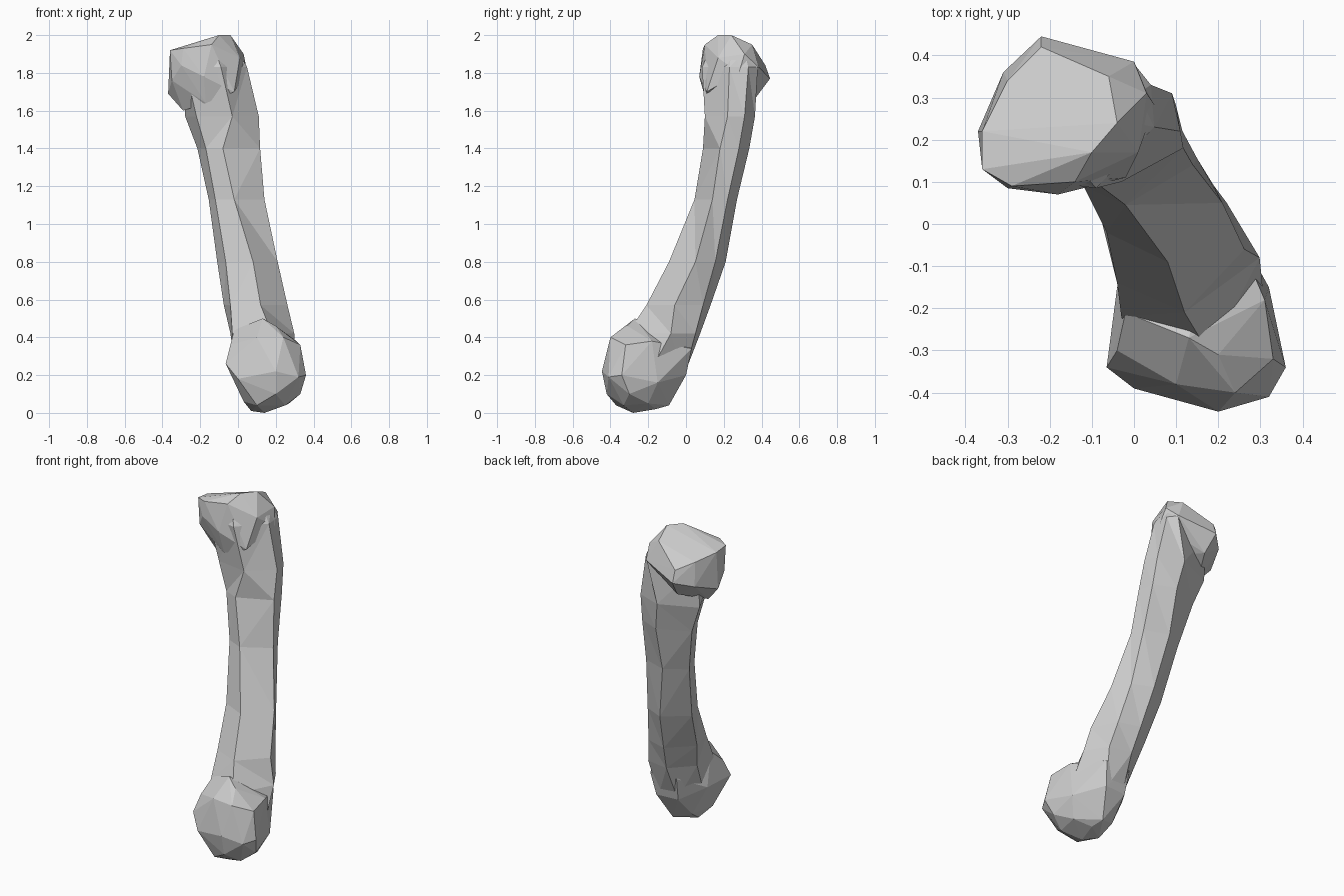
import bpy, bmesh

bone = bpy.data.materials.new("bone grey")
bone.diffuse_color = (0.6, 0.6, 0.6, 1)


def finish(bm, name):
    bmesh.ops.recalc_face_normals(bm, faces=bm.faces[:])
    me = bpy.data.meshes.new(name)
    bm.to_mesh(me)
    bm.free()
    me.materials.append(bone)
    ob = bpy.data.objects.new(name, me)
    bpy.context.collection.objects.link(ob)
    return ob


def hull(name, points):
    """Faceted convex knob around a few landmark points."""
    bm = bmesh.new()
    for p in points:
        bm.verts.new(p)
    bmesh.ops.convex_hull(bm, input=bm.verts[:])
    loose = [v for v in bm.verts if not v.link_faces]
    bmesh.ops.delete(bm, geom=loose, context='VERTS')
    return finish(bm, name)


def loft(name, sections):
    """Skin six-sided cross-sections stacked along z."""
    bm = bmesh.new()
    rings = [[bm.verts.new((x, y, z)) for x, y in pts] for z, pts in sections]
    for a, b in zip(rings, rings[1:]):
        n = len(a)
        for i in range(n):
            j = (i + 1) % n
            bm.faces.new((a[i], a[j], b[j], b[i]))
    bm.faces.new(rings[0][::-1])
    bm.faces.new(rings[-1])
    bmesh.ops.triangulate(bm, faces=bm.faces[:])
    return finish(bm, name)


# Shaft: front ridge, right, back right, back left, left, front left
shaft = loft("bone", [
    (0.20, [(.16, -.34), (.31, -.20), (.19, -.01), (.07, -.02), (-.01, -.16), (-.01, -.27)]),
    (0.42, [(.18, -.31), (.298, -.08), (.22, .05), (.08, .075), (-.04, -.05), (-.03, -.22)]),
    (0.57, [(.12, -.21), (.262, -.06), (.19, .09), (.06, .13), (-.075, 0), (-.04, -.14)]),
    (0.80, [(.08, -.09), (.21, .05), (.15, .155), (.03, .21), (-.11, .10), (-.065, -.02)]),
    (1.13, [(-.02, .045), (.14, .14), (.115, .22), (-.03, .27), (-.155, .19), (-.12, .09)]),
    (1.40, [(-.08, .09), (.117, .18), (.10, .28), (-.03, .335), (-.215, .25), (-.17, .13)]),
    (1.57, [(-.03, .10), (.11, .22), (.09, .31), (-.06, .365), (-.28, .27), (-.22, .13)]),
    (1.83, [(-.09, .085), (.048, .23), (.04, .33), (0, .38), (-.28, .28), (-.28, .11)]),
    (1.91, [(-.12, .12), (0, .24), (.01, .31), (-.04, .34), (-.20, .28), (-.20, .14)]),
])

# Rounded lower knuckle
knuckle = hull("lower_head", [
    (.07, -.22, .01), (.14, -.28, 0), (.17, -.16, .02),
    (.03, -.30, .06), (.10, -.37, .04), (.25, -.33, .04), (.27, -.20, .05),
    (.15, -.09, .04), (.05, -.13, .07), (.33, -.30, .10), (.20, -.42, .10),
    (-.065, -.34, .26), (0, -.39, .18), (.20, -.445, .22), (.32, -.41, .19),
    (.36, -.34, .20), (.32, -.15, .16), (.20, 0, .20), (.06, -.01, .20),
    (-.04, -.15, .25), (-.04, -.30, .36), (.10, -.38, .40), (.24, -.40, .40),
    (.33, -.32, .36), (.31, -.18, .38), (.22, .03, .34), (.05, .02, .34),
    (-.02, -.21, .44), (.13, -.27, .50), (.20, -.31, .46),
])

# Angular upper base with its slanted joint face and rear bump
base = hull("upper_base", [
    (-.10, .17, 2), (-.04, .24, 2), (-.06, .35, 1.95),
    (-.36, .13, 1.92), (-.29, .09, 1.93), (-.14, .10, 1.95),
    (-.36, .22, 1.91), (-.30, .34, 1.88), (-.22, .42, 1.84),
    (.03, .31, 1.90), (0, .385, 1.83), (.05, .28, 1.80), (.01, .17, 1.88),
    (-.35, .13, 1.76), (-.37, .22, 1.69), (-.31, .36, 1.74),
    (-.22, .445, 1.77), (-.18, .07, 1.78), (-.30, .085, 1.84),
    (-.29, .20, 1.60), (-.20, .37, 1.67), (-.17, .11, 1.64), (-.02, .11, 1.70),
])

# Fuse the parts into one continuous surface
bpy.context.view_layer.objects.active = shaft
for part in (knuckle, base):
    mod = shaft.modifiers.new("fuse", 'BOOLEAN')
    mod.operation = 'UNION'
    mod.solver = 'EXACT'
    mod.object = part
    bpy.ops.object.modifier_apply(modifier=mod.name)
    bpy.data.objects.remove(part)
